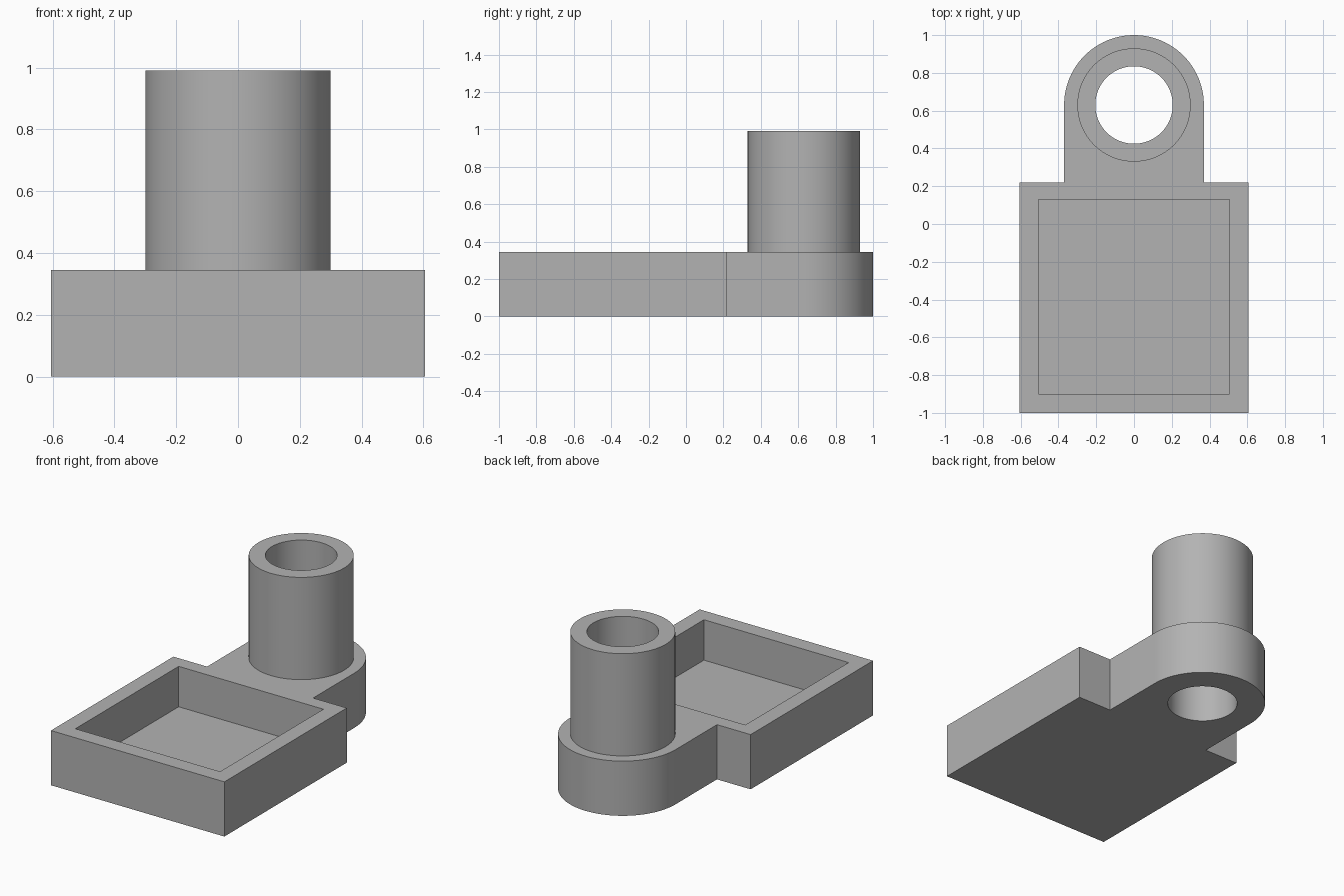
import bpy
import bmesh
import math

old = bpy.data.objects.get("Cube")
if old:
    bpy.data.objects.remove(old, do_unlink=True)

SIDES = 96
HUB_Y = 0.63          # centre of the rounded tab, tube and bore
PLATE_TOP = 0.345
TUBE_TOP = 0.99
POCKET_FLOOR = 0.09

grey = bpy.data.materials.new("plain grey")
grey.use_nodes = True
colour = (0.45, 0.45, 0.45, 1)
grey.diffuse_color = colour
grey.node_tree.nodes["Principled BSDF"].inputs["Base Color"].default_value = colour


def prism(name, outline, bottom, top):
    """Extrude a counter-clockwise outline from bottom to top."""
    bm = bmesh.new()
    face = bm.faces.new([bm.verts.new((x, y, bottom)) for x, y in outline])
    new = bmesh.ops.extrude_face_region(bm, geom=[face])["geom"]
    verts = [v for v in new if isinstance(v, bmesh.types.BMVert)]
    bmesh.ops.translate(bm, verts=verts, vec=(0, 0, top - bottom))
    bmesh.ops.recalc_face_normals(bm, faces=bm.faces)
    mesh = bpy.data.meshes.new(name)
    bm.to_mesh(mesh)
    bm.free()
    mesh.materials.append(grey)
    obj = bpy.data.objects.new(name, mesh)
    bpy.context.collection.objects.link(obj)
    return obj


def arc(radius, sweep, steps):
    return [(radius * math.cos(sweep * i / steps),
             HUB_Y + radius * math.sin(sweep * i / steps)) for i in range(steps + 1)]


def circle(radius):
    return arc(radius, 2 * math.pi, SIDES)[:-1]


def combine(target, other, operation):
    """Apply a boolean and remove the helper object."""
    other.hide_render = True
    mod = target.modifiers.new(operation.lower(), "BOOLEAN")
    mod.operation = operation
    mod.solver = "EXACT"
    mod.object = other
    bpy.context.view_layer.objects.active = target
    bpy.ops.object.modifier_apply(modifier=mod.name)
    bpy.data.objects.remove(other, do_unlink=True)


# Flat base: square tray outline continuing into a round-ended tab
outline = [(-0.605, 0.22), (-0.605, -1), (0.605, -1), (0.605, 0.22), (0.37, 0.22)]
outline += arc(0.37, math.pi, SIDES // 2) + [(-0.37, 0.22)]
bracket = prism("tray_with_tube", outline, 0, PLATE_TOP)

# Upright tube on the tab
combine(bracket, prism("tube", circle(0.30), 0.15, TUBE_TOP), "UNION")

# Bore through tube and tab
combine(bracket, prism("bore_cutter", circle(0.205), -0.1, TUBE_TOP + 0.1), "DIFFERENCE")

# Square pocket in the tray
pocket = [(-0.505, -0.9), (0.505, -0.9), (0.505, 0.13), (-0.505, 0.13)]
combine(bracket, prism("pocket_cutter", pocket, POCKET_FLOOR, PLATE_TOP + 0.1), "DIFFERENCE")

# Smooth round walls, sharp rims
bpy.ops.object.select_all(action="DESELECT")
bracket.select_set(True)
bpy.context.view_layer.objects.active = bracket
bpy.ops.object.shade_smooth_by_angle(angle=math.radians(30))
